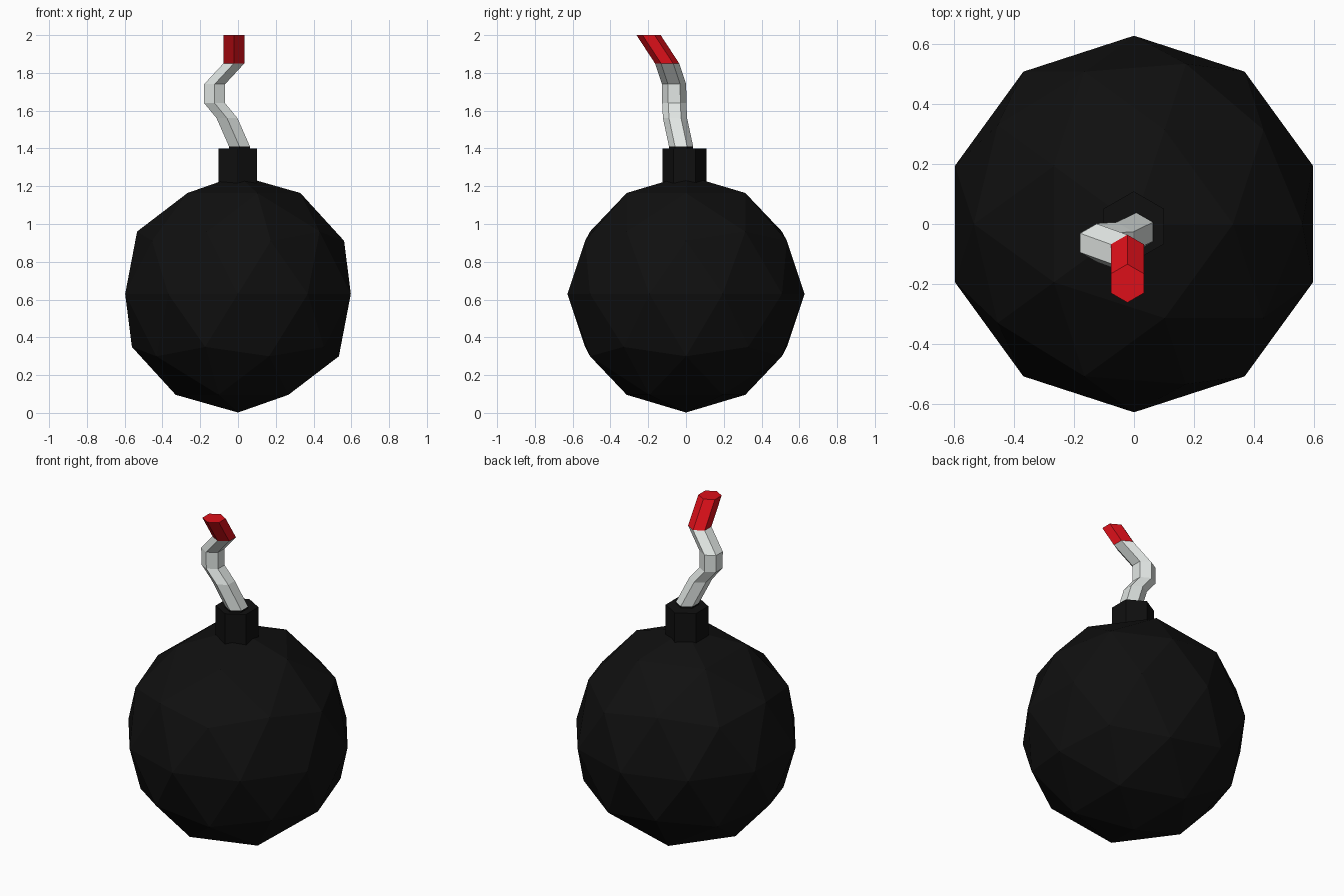
import bpy, bmesh, math

if "Cube" in bpy.data.objects:
    bpy.data.objects.remove(bpy.data.objects["Cube"])


def material(name, rgb):
    m = bpy.data.materials.new(name)
    m.diffuse_color = (*rgb, 1)
    m.use_nodes = True
    m.node_tree.nodes["Principled BSDF"].inputs["Base Color"].default_value = m.diffuse_color
    return m


black = material("black", (0.005, 0.005, 0.005))
red = material("red", (0.72, 0.005, 0.01))
pale = material("pale_grey", (0.76, 0.8, 0.78))


def hex_tube(name, stations, mat):
    """Hexagonal tube through level rings given as (x, y, z, radius)."""
    bm = bmesh.new()
    rings = []
    for x, y, z, r in stations:
        angles = [math.radians(90 + 60 * i) for i in range(6)]
        rings.append([bm.verts.new((x + r * math.cos(a), y + r * math.sin(a), z))
                      for a in angles])
    for lower, upper in zip(rings, rings[1:]):
        for i in range(6):
            j = (i + 1) % 6
            bm.faces.new((lower[i], lower[j], upper[j], upper[i]))
    bm.faces.new(rings[0][::-1])
    bm.faces.new(rings[-1])
    mesh = bpy.data.meshes.new(name)
    bm.to_mesh(mesh)
    bm.free()
    mesh.materials.append(mat)
    obj = bpy.data.objects.new(name, mesh)
    bpy.context.collection.objects.link(obj)
    return obj


# Faceted round body
bpy.ops.mesh.primitive_ico_sphere_add(subdivisions=2, radius=0.628, location=(0, 0, 0.63))
body = bpy.context.object
body.name = "body"
body.data.materials.append(black)

# Neck on top of the body
hex_tube("neck", [(-0.001, -0.008, 1.15, 0.117), (-0.001, -0.008, 1.4, 0.117)], black)

# Dark collar where the fuse enters the neck
R = 0.064
hex_tube("fuse_collar", [(0.008, -0.026, 1.38, R), (0.008, -0.026, 1.41, R)], black)

# Bent fuse and its burning tip
bend = (-0.022, -0.1, 1.85, R)
hex_tube("fuse", [(0.008, -0.026, 1.41, R), (-0.058, -0.058, 1.56, R),
                  (-0.124, -0.062, 1.64, R), (-0.124, -0.063, 1.74, R), bend], pale)
hex_tube("fuse_tip", [bend, (-0.022, -0.198, 2.0, R)], red)
